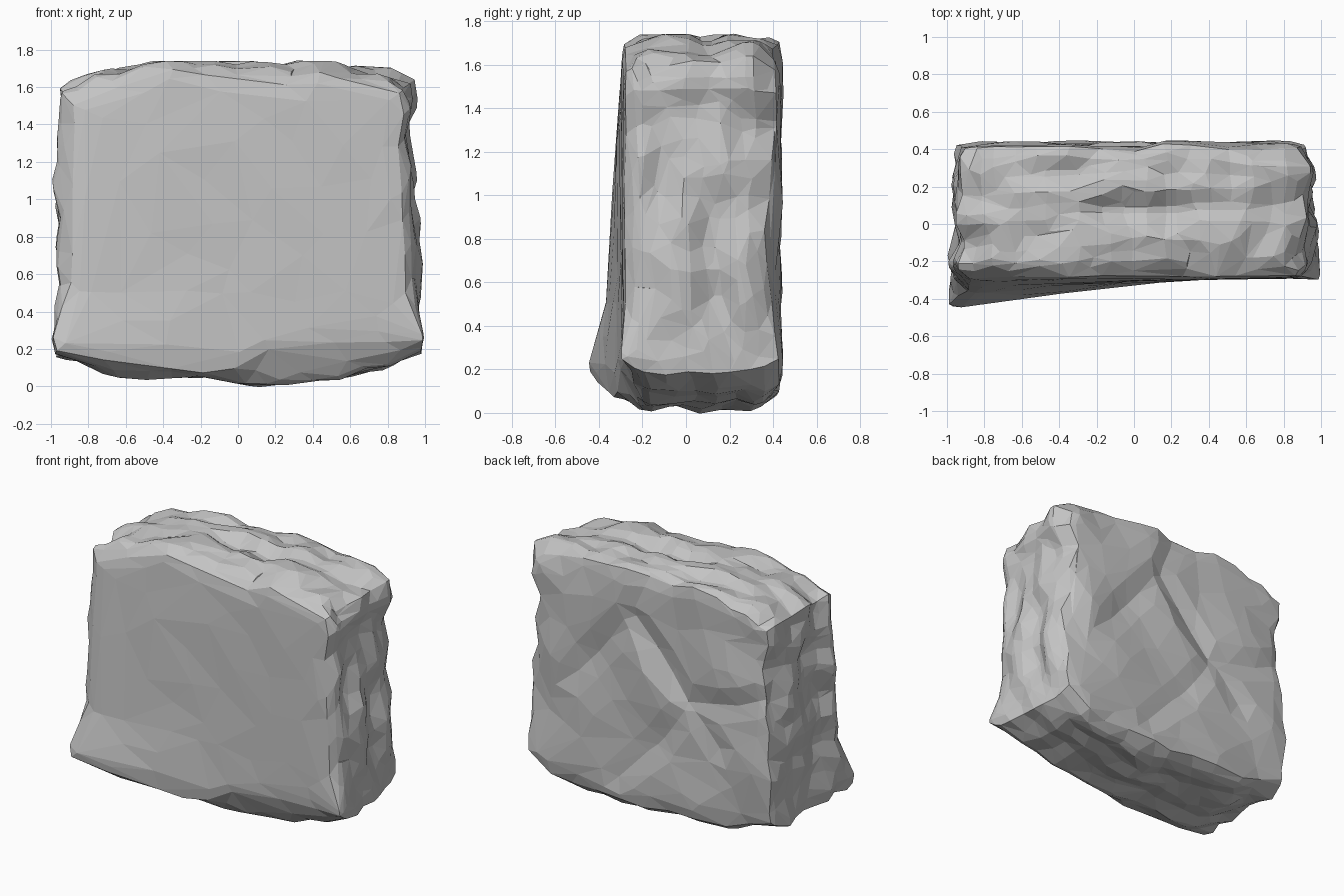
import bpy, bmesh
from mathutils import Vector, noise, geometry

cube = bpy.data.objects.get("Cube")
if cube:
    bpy.data.objects.remove(cube, do_unlink=True)


def clamp(t, low=0.0, high=1.0):
    return max(low, min(high, t))


def mix(a, b, f):
    return a + (b - a) * f


def curve(points, t):
    """Piecewise linear profile."""
    for (a, p), (b, q) in zip(points, points[1:]):
        if t <= b:
            return mix(p, q, clamp((t - a) / (b - a)))
    return points[-1][1]


# Outline of the slab: heights along x, widths along the height
BOTTOM = [(-1, .17), (-.65, .05), (-.2, .05), (.05, .02), (.55, .04), (.8, .09), (1, .18)]
TOP = [(-1, 1.58), (-.85, 1.67), (-.4, 1.73), (.15, 1.71), (.45, 1.73), (.9, 1.68), (1, 1.63)]
RIGHT = [(0, .95), (.15, .94), (.33, .96), (.8, .92), (.92, .96), (1, .93)]
LEFT = [(0, -.95), (.25, -.96), (.6, -.95), (1, -.94)]

# Outline of the front face
FRONT_BOTTOM = [(-1, .19), (-.8, .15), (-.6, .12), (-.2, .07), (0, .1), (.15, .19), (.5, .22), (1, .25)]
FRONT_TOP = [(-1, 1.5), (-.8, 1.57), (-.4, 1.7), (0, 1.64), (.3, 1.61), (.5, 1.68), (1, 1.57)]

# Swelling of the front towards the lower left foot
SWELL_X = [(-.9, 1), (-.6, .68), (-.3, .45), (0, .2), (.5, 0), (.8, 0), (1, .12)]
SWELL_Z = [(.22, 1), (.5, .57), (.8, .42), (1.2, .25), (1.6, .05)]

# Cracks in the back face: depth, then (x, z) path
CRACKS = [
    (.045, [(.12, 1.39), (-.32, .89)]),
    (.025, [(0, 1.7), (.12, 1.39), (.6, .82)]),
    (.03, [(-.32, .89), (-.7, .98), (-1, 1.12)]),
    (.025, [(-.32, .89), (-.08, .55), (.24, .23)]),
    (.025, [(-.32, .89), (-.55, .64)]),
]


def crack_depth(x, z):
    p = Vector((x, z, 0))
    deepest = 0.0
    for depth, path in CRACKS:
        for a, b in zip(path, path[1:]):
            a, b = Vector((*a, 0)), Vector((*b, 0))
            f = geometry.intersect_point_line(p, a, b)[1]
            away = (p - a.lerp(b, clamp(f))).length
            deepest = max(deepest, depth * clamp(1 - away / .12))
    return deepest


def shape(co):
    """Move a point of the unit block onto the rock."""
    u, v, w = co
    t, depth = (w + 1) / 2, (v + 1) / 2
    front_rim = clamp(1 - depth / .2) ** 2
    back_rim = clamp(1 - (1 - depth) / .2) ** 2

    # Outline, blending into the worn front and back rims
    x = mix(curve(LEFT, t), curve(RIGHT, t), (u + 1) / 2)
    low = mix(curve(BOTTOM, u), curve(FRONT_BOTTOM, u), front_rim) + .06 * back_rim
    high = mix(curve(TOP, u), curve(FRONT_TOP, u), front_rim) - .03 * back_rim
    z = mix(low, high, t)
    foot = clamp(1 - abs(z - .26) / .3)
    x *= 1 - .07 * front_rim * (1 - foot * .8) - .035 * back_rim
    x *= 1 + .06 * foot * clamp(1 - depth * 1.4)

    # Front and back faces, with a bevelled back right edge
    rim = max(abs(u), abs(w)) ** 12
    front = -.295 - .16 * curve(SWELL_X, x) * curve(SWELL_Z, z) + .018 * rim
    back = .43 - .02 * rim - .08 * clamp((x - .75) * 5) * clamp(1 - abs(z - .9) / .4)
    y = mix(front, back, depth)

    # Layered side and top breaks run along the slab
    p = Vector((x, y, z))
    layers = noise.noise(Vector((1.7 * x, 7 * y, 1.7 * z + 3)))
    chips = noise.noise(p * 6 + Vector((4, 1, 8)))
    push = (.05 * layers + .04 * chips - .007) * (1 - .8 * front_rim) * (1 - .4 * foot)
    x += push * u * abs(u) ** 7
    z += push * w * abs(w) ** 7 * (1 if w > 0 else .7)

    # Broken back in broad planes, nearly flat front
    y += clamp(v) ** 8 * (.03 * noise.noise(p * 2.5) - crack_depth(x, z))
    y += clamp(-v) ** 8 * .007 * noise.noise(p * 3.5)
    return Vector((clamp(x, -1, 1), y, clamp(z, 0, 1.74)))


# Rock slab
bm = bmesh.new()
bmesh.ops.create_cube(bm, size=2)
bmesh.ops.subdivide_edges(bm, edges=bm.edges[:], cuts=31, use_grid_fill=True)
for vert in bm.verts:
    vert.co = shape(vert.co)
bmesh.ops.recalc_face_normals(bm, faces=bm.faces[:])

mesh = bpy.data.meshes.new("rock_slab")
bm.to_mesh(mesh)
bm.free()
rock = bpy.data.objects.new("rock_slab", mesh)
bpy.context.collection.objects.link(rock)

# Irregular flat facets
facets = rock.modifiers.new("facets", 'DECIMATE')
facets.ratio = .13

# Stone colour
stone = bpy.data.materials.new("grey_stone")
stone.use_nodes = True
colour = (.55, .55, .55, 1)
stone.diffuse_color = colour
stone.node_tree.nodes["Principled BSDF"].inputs["Base Color"].default_value = colour
mesh.materials.append(stone)
